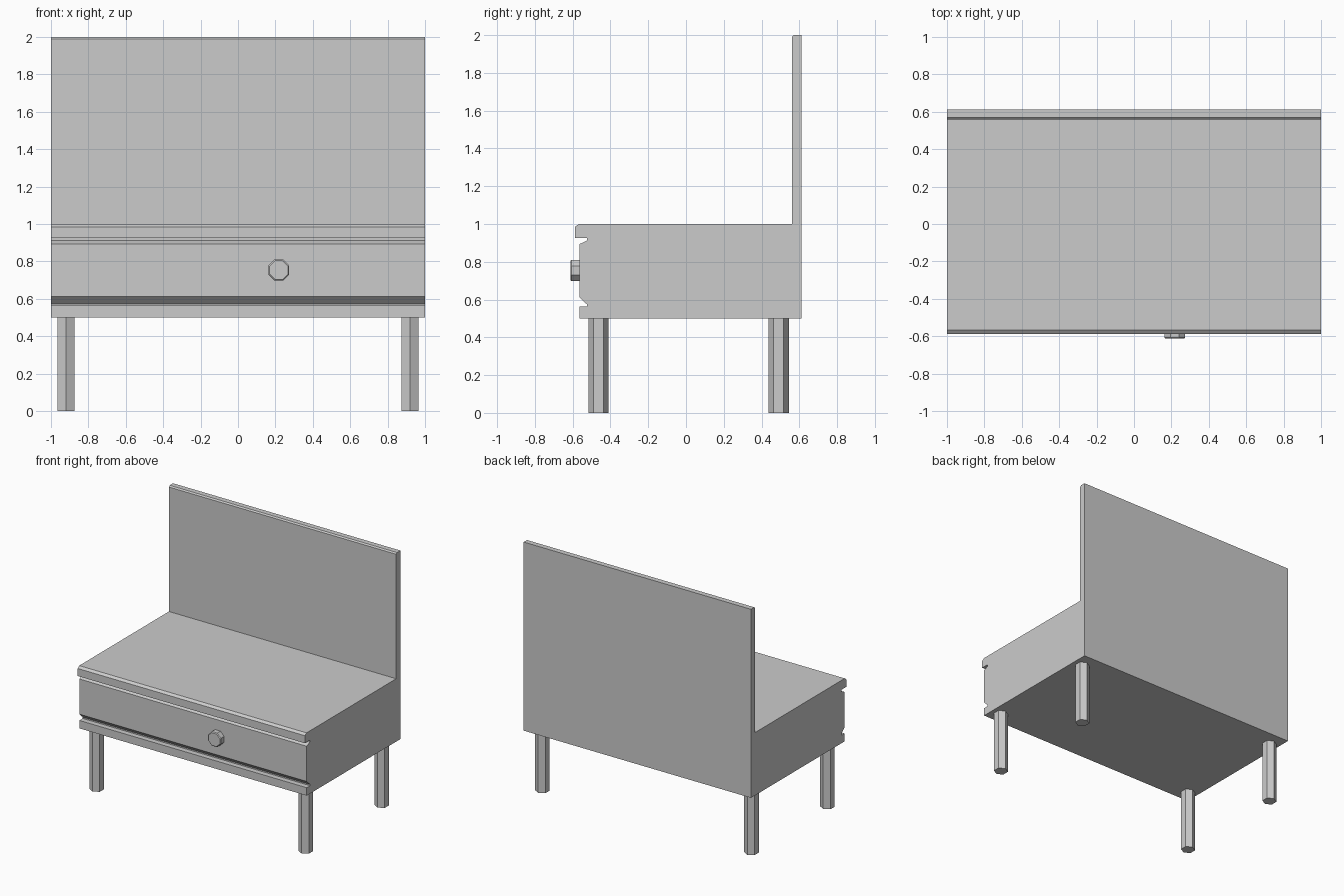
import bpy, bmesh
from math import pi, cos

if "Cube" in bpy.data.objects:
    bpy.data.objects.remove(bpy.data.objects["Cube"])


def add_object(name, bm):
    bmesh.ops.recalc_face_normals(bm, faces=bm.faces)
    mesh = bpy.data.meshes.new(name)
    bm.to_mesh(mesh)
    bm.free()
    ob = bpy.data.objects.new(name, mesh)
    bpy.context.collection.objects.link(ob)
    return ob


def prism(name, sides, radius, depth, location, rotation):
    bpy.ops.mesh.primitive_cylinder_add(vertices=sides, radius=radius, depth=depth,
                                        location=location, rotation=rotation)
    ob = bpy.context.object
    ob.name = name
    return ob


# Bench body and backrest: one (y, z) side profile extruded across the width
profile = [
    (0.612, 0.50), (0.612, 2.00), (0.57, 2.00), (0.56, 1.99), (0.56, 1.00),
    (-0.567, 1.00), (-0.587, 0.985), (-0.587, 0.925), (-0.523, 0.925),
    (-0.523, 0.913), (-0.565, 0.893), (-0.565, 0.613), (-0.523, 0.573),
    (-0.523, 0.563), (-0.565, 0.563), (-0.565, 0.50),
]
bm = bmesh.new()
face = bm.faces.new([bm.verts.new((-1, y, z)) for y, z in profile])
ext = bmesh.ops.extrude_face_region(bm, geom=[face], use_keep_orig=True)
bmesh.ops.translate(bm, vec=(2, 0, 0),
                    verts=[g for g in ext["geom"] if isinstance(g, bmesh.types.BMVert)])
add_object("bench_body", bm)

# Four hexagonal legs, corners pointing front and back
for depth_name, y in (("front", -0.463), ("back", 0.491)):
    for side_name, x in (("left", -0.92), ("right", 0.92)):
        prism(f"{depth_name}_{side_name}_leg", 6, 0.053, 0.5, (x, y, 0.25), (0, 0, 0))

# Octagonal drawer knob with a slightly eased front rim
bm = bmesh.new()
r = 0.056 / cos(pi / 8)
bmesh.ops.create_cone(bm, cap_ends=True, segments=8, radius1=r, radius2=r, depth=0.05)
rim = [e for e in bm.edges if all(v.co.z > 0 for v in e.verts)]
bmesh.ops.bevel(bm, geom=rim, offset=0.006, segments=1, affect='EDGES')
for v in bm.verts:
    v.co.z -= 0.025
knob = add_object("drawer_knob", bm)
knob.location = (0.218, -0.612, 0.754)
knob.rotation_euler = (pi / 2, pi / 8, 0)
